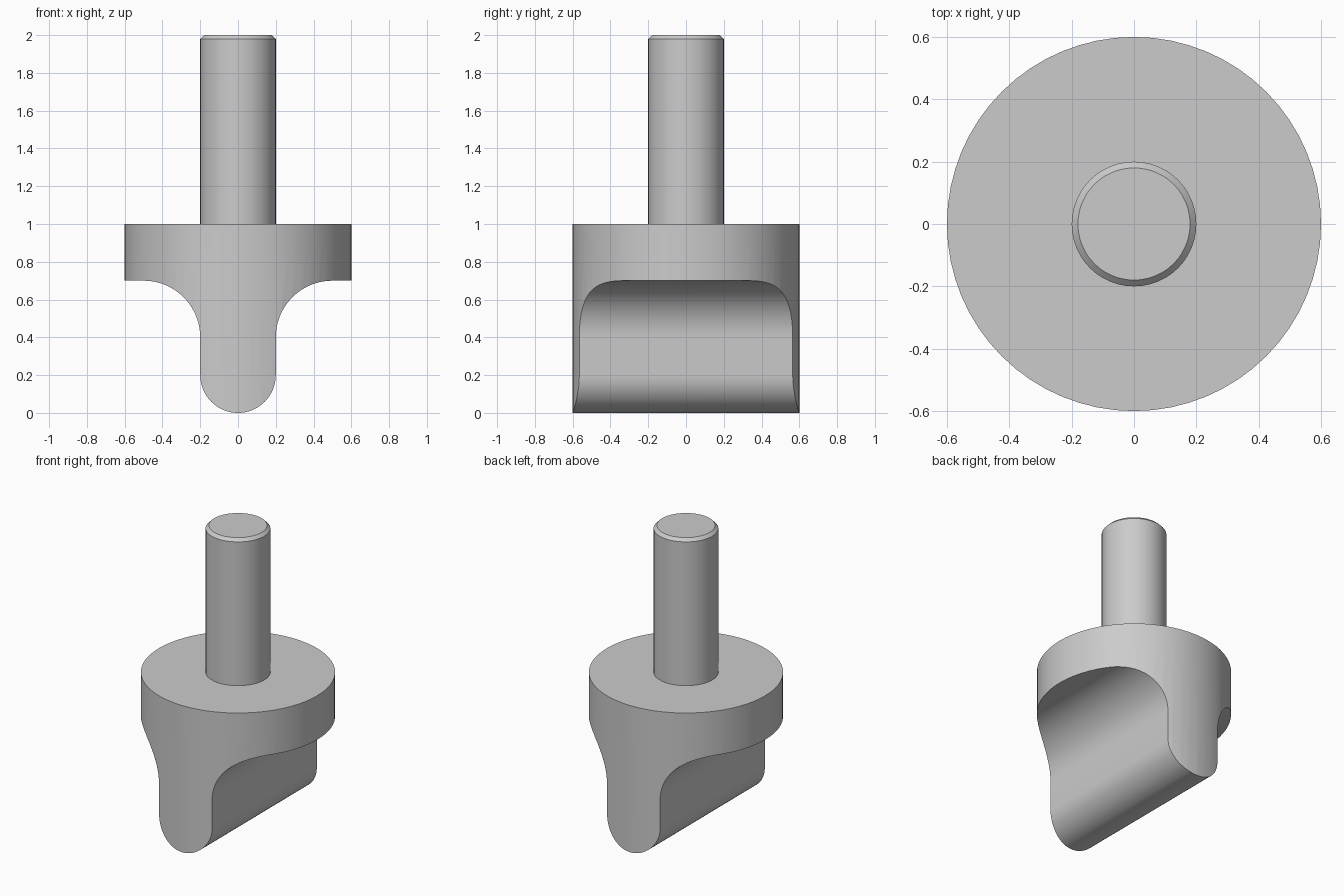
import bpy
import bmesh
from math import cos, sin, pi, radians

if "Cube" in bpy.data.objects:
    bpy.data.objects.remove(bpy.data.objects["Cube"], do_unlink=True)

HEAD_R, SHAFT_R, FILLET_R = 0.6, 0.2, 0.3
HEAD_TOP, FLANGE_Z, TOP = 1.0, 0.7, 2.0

steel = bpy.data.materials.new("grey_steel")
steel.use_nodes = True
grey = (0.6, 0.6, 0.6, 1)
steel.diffuse_color = grey
steel.node_tree.nodes["Principled BSDF"].inputs["Base Color"].default_value = grey


def add_object(name, bm):
    bmesh.ops.recalc_face_normals(bm, faces=bm.faces)
    mesh = bpy.data.meshes.new(name)
    bm.to_mesh(mesh)
    bm.free()
    mesh.materials.append(steel)
    obj = bpy.data.objects.new(name, mesh)
    bpy.context.collection.objects.link(obj)
    return obj


def cylinder(name, radius, z0, z1, segments):
    bm = bmesh.new()
    bmesh.ops.create_cone(bm, cap_ends=True, segments=segments,
                          radius1=radius, radius2=radius, depth=z1 - z0)
    bmesh.ops.translate(bm, verts=bm.verts, vec=(0, 0, (z0 + z1) / 2))
    return add_object(name, bm)


def arc(cx, cz, r, a0, a1, steps):
    angles = [radians(a0 + (a1 - a0) * i / steps) for i in range(steps + 1)]
    return [(cx + r * cos(a), cz + r * sin(a)) for a in angles]


def finish(obj):
    bpy.ops.object.select_all(action="DESELECT")
    obj.select_set(True)
    bpy.context.view_layer.objects.active = obj
    for mod in list(obj.modifiers):
        bpy.ops.object.modifier_apply(modifier=mod.name)
    bpy.ops.object.shade_smooth_by_angle(angle=radians(30))


# Blade section: round nose, straight flank, fillet and flange on one side
half = arc(0, SHAFT_R, SHAFT_R, -90, 0, 16)
half += arc(SHAFT_R + FILLET_R, FLANGE_Z - FILLET_R, FILLET_R, 180, 90, 20)
half += [(HEAD_R + 0.1, FLANGE_Z), (HEAD_R + 0.1, HEAD_TOP + 0.1)]
section = half + [(-x, z) for x, z in reversed(half[1:])]

bm = bmesh.new()
face = bm.faces.new([bm.verts.new((x, -0.8, z)) for x, z in section])
swept = bmesh.ops.extrude_face_region(bm, geom=[face])["geom"]
bmesh.ops.translate(bm, vec=(0, 1.6, 0),
                    verts=[v for v in swept if isinstance(v, bmesh.types.BMVert)])
cutter = add_object("blade_section", bm)

# Head: round blank trimmed to the blade section
head = cylinder("head", HEAD_R, -0.1, HEAD_TOP, 64)
trim = head.modifiers.new("trim", "BOOLEAN")
trim.operation = "INTERSECT"
trim.solver = "EXACT"
trim.object = cutter
finish(head)
bpy.data.objects.remove(cutter, do_unlink=True)

# Shaft with a chamfered top rim
shaft = cylinder("shaft", SHAFT_R, HEAD_TOP - 0.05, TOP, 48)
bm = bmesh.new()
bm.from_mesh(shaft.data)
rim = [e for e in bm.edges if all(v.co.z > TOP - 0.01 for v in e.verts)]
bmesh.ops.bevel(bm, geom=rim, offset=0.02, segments=1, affect="EDGES")
bm.to_mesh(shaft.data)
bm.free()
finish(shaft)
